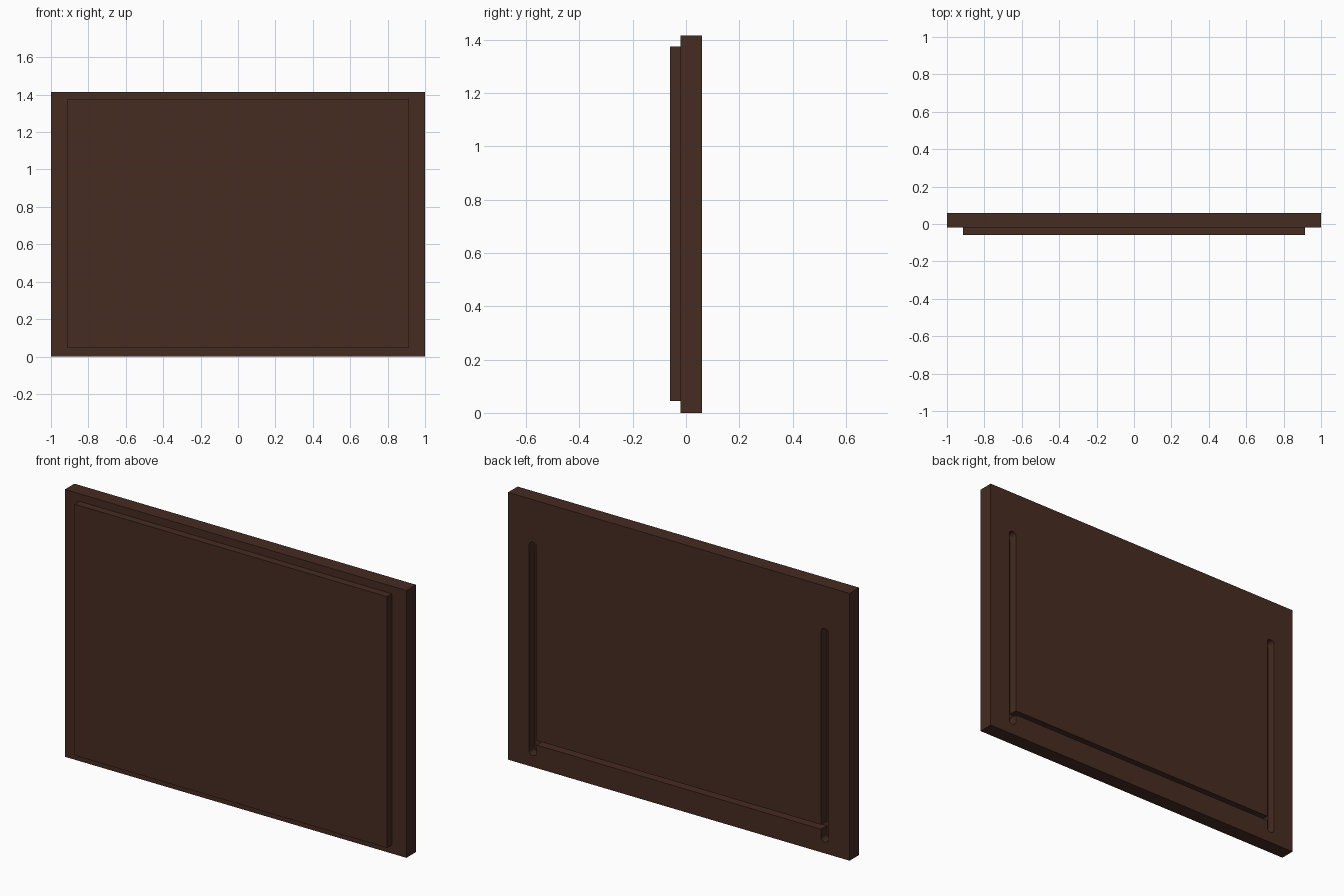
import bpy, bmesh, math

if "Cube" in bpy.data.objects:
    bpy.data.objects.remove(bpy.data.objects["Cube"])

brown = bpy.data.materials.new("dark brown wood")
brown.diffuse_color = (0.061, 0.025, 0.016, 1)
brown.use_nodes = True
brown.node_tree.nodes["Principled BSDF"].inputs["Base Color"].default_value = brown.diffuse_color


def finish(bm, name):
    bmesh.ops.recalc_face_normals(bm, faces=bm.faces)
    me = bpy.data.meshes.new(name)
    bm.to_mesh(me)
    bm.free()
    me.materials.append(brown)
    ob = bpy.data.objects.new(name, me)
    bpy.context.collection.objects.link(ob)
    return ob


def box(name, lo, hi):
    bm = bmesh.new()
    bmesh.ops.create_cube(bm, size=1)
    for v in bm.verts:
        v.co = [(a + b) / 2 + c * (b - a) for a, b, c in zip(lo, hi, v.co)]
    return finish(bm, name)


# Back board and raised front panel
board = box("back_board", (-1, -0.02, 0), (1, 0.06, 1.415))
box("front_panel", (-0.915, -0.06, 0.045), (0.915, -0.02, 1.375))

# Groove outline: two round-ended vertical slots joined by a narrow channel
CX, R, Z0, Z1 = 0.855, 0.022, 0.06, 1.19
CH0, CH1, FLOOR = 0.122, 0.146, 0.012
SEG = 12
half = [(CX - R, CH1)]
for i in range(SEG + 1):
    a = math.pi * (1 - i / SEG)
    half.append((CX + R * math.cos(a), Z1 - R + R * math.sin(a)))
for i in range(SEG + 1):
    a = -math.pi * i / SEG
    half.append((CX + R * math.cos(a), Z0 + R + R * math.sin(a)))
half.append((CX - R, CH0))
outline = half + [(-x, z) for x, z in reversed(half)]

bm = bmesh.new()
face = bm.faces.new([bm.verts.new((x, FLOOR, z)) for x, z in outline])
ext = bmesh.ops.extrude_face_region(bm, geom=[face])
for g in ext["geom"]:
    if isinstance(g, bmesh.types.BMVert):
        g.co.y = 0.1
# Keep the start cap so the cutter is a closed solid
if not face.is_valid or any(not e.is_manifold for e in bm.edges):
    bmesh.ops.holes_fill(bm, edges=[e for e in bm.edges if e.is_boundary])
cutter = finish(bm, "groove_cutter")
cutter.hide_render = True

# Cut the grooves into the back
mod = board.modifiers.new("grooves", 'BOOLEAN')
mod.operation = 'DIFFERENCE'
mod.solver = 'EXACT'
mod.object = cutter
bpy.context.view_layer.objects.active = board
bpy.ops.object.modifier_apply(modifier=mod.name)
bpy.data.objects.remove(cutter)
